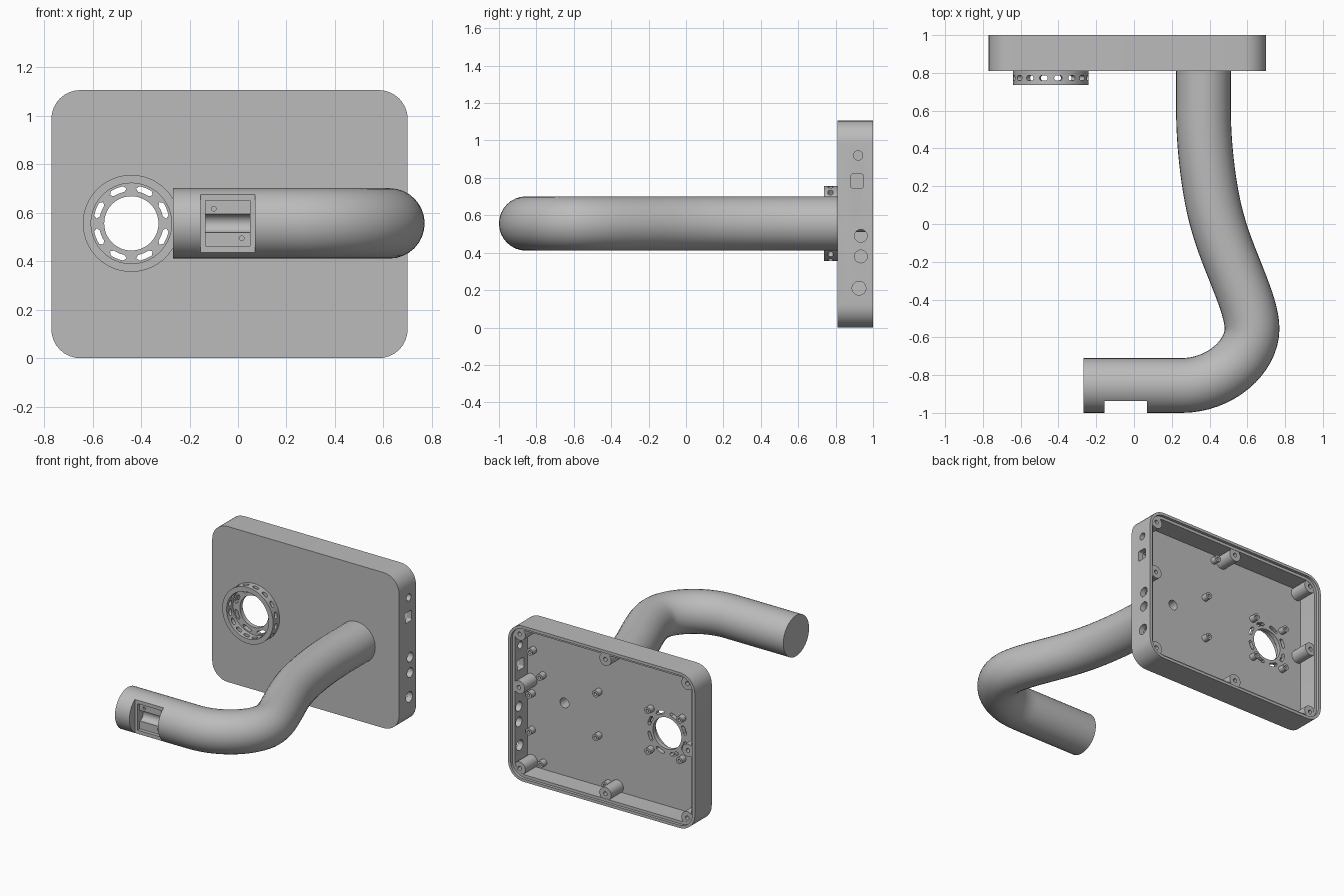
import bpy, bmesh, math
from math import sin, cos, pi, radians
from mathutils import Matrix, Vector

cube = bpy.data.objects.get("Cube")
if cube:
    bpy.data.objects.remove(cube, do_unlink=True)

grey = bpy.data.materials.new("plain_grey")
grey.use_nodes = True
grey.diffuse_color = (0.5, 0.5, 0.5, 1)
grey.node_tree.nodes["Principled BSDF"].inputs["Base Color"].default_value = (0.5, 0.5, 0.5, 1)

# Profile axes (u, v, w) mapped to the model: w runs along y or along x
ALONG_Y = Matrix(((1, 0, 0), (0, 0, 1), (0, 1, 0))).to_4x4()
ALONG_X = Matrix(((0, 0, 1), (1, 0, 0), (0, 1, 0))).to_4x4()


def rounded(u, v, hu, hv, r, n=8):
    """Rounded rectangle; becomes a circle or a stadium for large r."""
    pts = []
    for k, (su, sv) in enumerate(((1, 1), (-1, 1), (-1, -1), (1, -1))):
        for i in range(n + 1):
            a = (k + i / n) * pi / 2
            p = Vector((u + su * (hu - r) + r * cos(a), v + sv * (hv - r) + r * sin(a)))
            if not pts or (p - pts[-1]).length > 1e-5:
                pts.append(p)
    if (pts[0] - pts[-1]).length < 1e-5:
        pts.pop()
    return pts


def circle(u, v, r, n=6):
    return rounded(u, v, r, r, r, n)


def rect(u0, u1, v0, v1):
    return [(u0, v0), (u1, v0), (u1, v1), (u0, v1)]


def arc_slot(u, v, r, mid, half, w):
    """Curved slot with pointed-round ends."""
    steps = [mid + half * (i / 4 - 1) for i in range(9)]
    polar = [(r + w, a) for a in steps] + [(r, mid + half + w / r)]
    polar += [(r - w, a) for a in reversed(steps)] + [(r, mid - half - w / r)]
    return [(u + q * cos(a), v + q * sin(a)) for q, a in polar]


def solid(name, prisms):
    """One object from (profile, matrix, start, end) prisms."""
    bm = bmesh.new()
    for pts, mat, a, b in prisms:
        low = [bm.verts.new(mat @ Vector((p[0], p[1], a))) for p in pts]
        top = [bm.verts.new(mat @ Vector((p[0], p[1], b))) for p in pts]
        bm.faces.new(low)
        bm.faces.new(top)
        for i in range(len(pts)):
            j = (i + 1) % len(pts)
            bm.faces.new((low[i], low[j], top[j], top[i]))
    bmesh.ops.recalc_face_normals(bm, faces=bm.faces)
    me = bpy.data.meshes.new(name)
    bm.to_mesh(me)
    bm.free()
    me.materials.append(grey)
    ob = bpy.data.objects.new(name, me)
    bpy.context.collection.objects.link(ob)
    return ob


def bake(ob):
    dg = bpy.context.evaluated_depsgraph_get()
    return bpy.data.meshes.new_from_object(ob.evaluated_get(dg))


def cut(ob, prisms):
    cutter = solid("cutter", prisms)
    mod = ob.modifiers.new("cut", "BOOLEAN")
    mod.operation, mod.solver, mod.object = "DIFFERENCE", "EXACT", cutter
    me = bake(ob)
    ob.modifiers.clear()
    ob.data = me
    bpy.data.objects.remove(cutter, do_unlink=True)


def smooth(ob):
    bpy.ops.object.select_all(action="DESELECT")
    ob.select_set(True)
    bpy.context.view_layer.objects.active = ob
    bpy.ops.object.shade_smooth_by_angle(angle=radians(30))


# Overall positions
BOX_X, BOX_Z, HALF_W, HALF_H = -0.035, 0.553, 0.735, 0.553
RING_X, MID_Z, ARM_X = -0.44, 0.556, 0.368


def shell(inset):
    return rounded(BOX_X, BOX_Z, HALF_W - inset, HALF_H - inset, 0.12 - inset)


# Housing: open-backed tray with a stepped rim
housing = solid("housing", [(shell(0), ALONG_Y, 0.81, 1.0)])
cut(housing, [(shell(0.04), ALONG_Y, 0.84, 1.1)])
cut(housing, [(shell(0.02), ALONG_Y, 0.98, 1.1)])

# Connector holes in the side wall, opening, cable hole and vent slots in the front
ports = [circle(y, z, r) for y, z, r in
         ((0.92, 0.92, 0.025), (0.935, 0.49, 0.034), (0.935, 0.38, 0.034), (0.925, 0.21, 0.037))]
ports.append(rounded(0.915, 0.783, 0.035, 0.037, 0.012))
holes = [(p, ALONG_X, 0.64, 0.75) for p in ports]
holes.append((circle(RING_X, MID_Z, 0.112, 12), ALONG_Y, 0.7, 0.9))
holes.append((circle(ARM_X, MID_Z, 0.035), ALONG_Y, 0.7, 0.9))
for k in range(8):
    slot = arc_slot(RING_X, MID_Z, 0.145, (k + 0.5) * pi / 4, radians(10), 0.012)
    holes.append((slot, ALONG_Y, 0.7, 0.9))
cut(housing, holes)
smooth(housing)

# Collar: short tube with oval slots around its wall
collar = solid("collar", [(circle(RING_X, MID_Z, 0.2, 16), ALONG_Y, 0.737, 0.82)])
cut(collar, [(circle(RING_X, MID_Z, 0.166, 16), ALONG_Y, 0.7, 0.9)])
oval = rounded(0, 0, 0.022, 0.014, 0.014, 4)
slots = []
for k in range(16):
    turn = Matrix.Rotation((k + 0.5) * pi / 8, 4, "Y")
    place = Matrix.Translation((RING_X, 0.773, MID_Z)) @ turn
    # the slot's long side follows the circumference
    slots.append((oval, place @ Matrix.Rotation(0, 4, "Z"), 0.15, 0.22))
cut(collar, slots)
smooth(collar)


def posts(name, spots, radius, bore, top, depth):
    ob = solid(name, [(circle(x, z, radius), ALONG_Y, 0.825, top) for x, z in spots])
    cut(ob, [(circle(x, z, bore), ALONG_Y, top - depth, top + 0.1) for x, z in spots])
    smooth(ob)


# Lid screw bosses around the rim
inset = 0.075
rim = [(BOX_X + sx * (HALF_W - inset), BOX_Z + sz * (HALF_H - inset))
       for sx in (-1, 1) for sz in (-1, 1)]
rim += [(-0.05, inset), (-0.05, 2 * BOX_Z - inset), (0.63, 0.65), (-0.7, MID_Z)]
posts("lid_bosses", rim, 0.046, 0.014, 0.978, 0.08)

# Circuit board standoffs, and four around the opening
board = [(0.61, 0.87), (0.535, 0.71), (0.62, 0.56), (0.62, 0.3), (0.53, 0.09),
         (0.095, 0.71), (0.095, 0.4), (0.02, 0.08), (0.02, 1.02)]
posts("board_standoffs", board, 0.024, 0.01, 0.885, 0.03)
fan = [(RING_X + sx * 0.125, MID_Z + sz * 0.145) for sx in (-1, 1) for sz in (-1, 1)]
posts("opening_standoffs", fan, 0.024, 0.01, 0.885, 0.03)

# Arm: round bar swept along a bent path (left handle, point, right handle)
path = [((-0.4, -0.855), (-0.268, -0.855), (-0.1, -0.855)),
        ((0.1, -0.855), (0.25, -0.855), (0.46, -0.855)),
        ((0.625, -0.7), (0.625, -0.555), (0.625, -0.42)),
        ((0.5, -0.2), (0.445, 0), (0.4, 0.15)),
        ((0.368, 0.4), (0.368, 0.6), (0.368, 0.7)),
        ((0.368, 0.75), (0.368, 0.83), (0.368, 0.9))]
curve = bpy.data.curves.new("arm_path", "CURVE")
curve.dimensions = "3D"
curve.bevel_depth = 0.145
curve.bevel_resolution = 14
curve.resolution_u = 16
curve.use_fill_caps = True
spline = curve.splines.new("BEZIER")
spline.bezier_points.add(len(path) - 1)
for bp, (left, co, right) in zip(spline.bezier_points, path):
    bp.handle_left_type = bp.handle_right_type = "FREE"
    bp.co = (*co, MID_Z)
    bp.handle_left = (*left, MID_Z)
    bp.handle_right = (*right, MID_Z)
guide = bpy.data.objects.new("arm_path", curve)
bpy.context.collection.objects.link(guide)
mesh = bake(guide)
bpy.data.objects.remove(guide, do_unlink=True)
bm = bmesh.new()
bm.from_mesh(mesh)
bmesh.ops.remove_doubles(bm, verts=bm.verts, dist=0.0001)
bmesh.ops.recalc_face_normals(bm, faces=bm.faces)
bm.to_mesh(mesh)
bm.free()
mesh.materials.clear()
mesh.materials.append(grey)
arm = bpy.data.objects.new("arm", mesh)
bpy.context.collection.objects.link(arm)

# Sensor pocket in the arm: shallow seat, deeper well, round channel, screw holes
cut(arm, [(rect(-0.155, 0.07, 0.38, 0.74), ALONG_Y, -1.1, -0.937)])
cut(arm, [(rect(-0.135, 0.05, 0.462, 0.65), ALONG_Y, -1.1, -0.912)])
cut(arm, [(circle(-0.91, MID_Z, 0.038), ALONG_X, -0.135, 0.05),
          (circle(-0.1, 0.616, 0.01, 3), ALONG_Y, -1.1, -0.88),
          (circle(0.015, 0.495, 0.01, 3), ALONG_Y, -1.1, -0.88),
          (circle(ARM_X, MID_Z, 0.035), ALONG_Y, 0.72, 0.9)])
smooth(arm)
